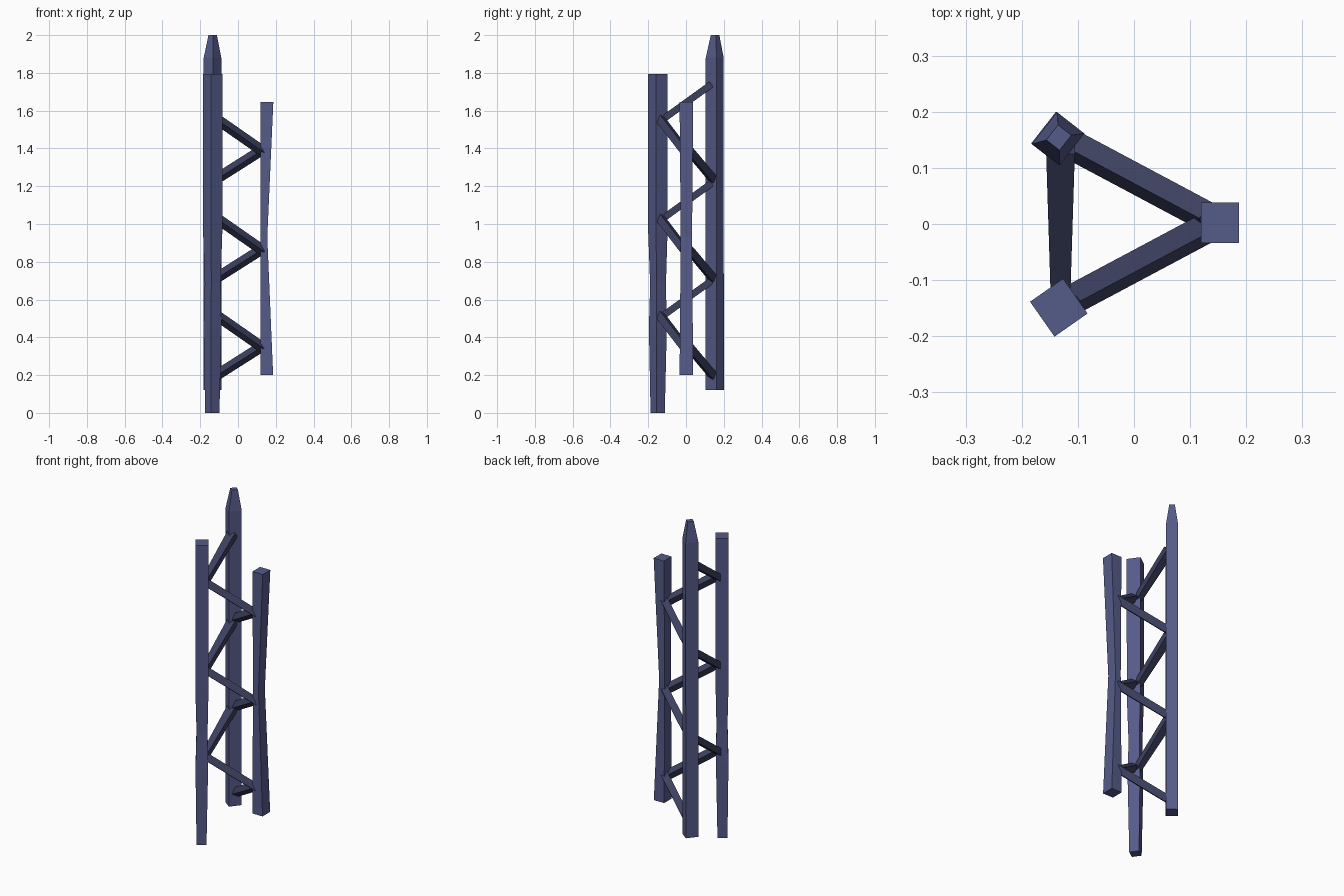
import bpy, math
from mathutils import Vector, Matrix

if "Cube" in bpy.data.objects:
    bpy.data.objects.remove(bpy.data.objects["Cube"])


def material(name, rgb):
    m = bpy.data.materials.new(name)
    m.diffuse_color = (*rgb, 1)
    m.use_nodes = True
    m.node_tree.nodes["Principled BSDF"].inputs["Base Color"].default_value = m.diffuse_color
    return m


post_mat = material("blue_grey", (0.09, 0.105, 0.25))
brace_mat = material("dark_blue_grey", (0.045, 0.052, 0.115))


# Skin a stack of four-cornered rings into a closed solid
def loft(name, rings, mat):
    verts = [p for ring in rings for p in ring]
    faces = [(3, 2, 1, 0)]
    for i in range(len(rings) - 1):
        a, b = 4 * i, 4 * i + 4
        for k in range(4):
            n = (k + 1) % 4
            faces.append((a + k, a + n, b + n, b + k))
    e = len(verts) - 4
    faces.append((e, e + 1, e + 2, e + 3))
    me = bpy.data.meshes.new(name)
    me.from_pydata(verts, [], faces)
    me.materials.append(mat)
    ob = bpy.data.objects.new(name, me)
    bpy.context.collection.objects.link(ob)
    return ob


CORNERS = ((-1, -1), (1, -1), (1, 1), (-1, 1))


# Upright post: sections are (z, centre x, centre y, half width, half depth)
def post(name, angle, sections):
    rot = Matrix.Rotation(math.radians(angle), 3, 'Z')
    rings = [[rot @ Vector((hx * i, hy * j, 0)) + Vector((cx, cy, z)) for i, j in CORNERS]
             for z, cx, cy, hx, hy in sections]
    loft(name, rings, post_mat)


post("right_post", 0, [
    (0.20, 0.152, 0.002, 0.034, 0.036),
    (0.93, 0.137, 0.002, 0.018, 0.030),
    (1.645, 0.153, 0.002, 0.034, 0.036)])

post("front_post", 35, [
    (0.00, -0.136, -0.150, 0.027, 0.027),
    (0.45, -0.135, -0.149, 0.034, 0.034),
    (0.68, -0.134, -0.148, 0.030, 0.030),
    (0.95, -0.134, -0.149, 0.036, 0.037),
    (1.795, -0.134, -0.149, 0.036, 0.038)])

post("back_post", -38, [
    (0.12, -0.136, 0.152, 0.032, 0.036),
    (1.88, -0.135, 0.152, 0.031, 0.036),
    (2.00, -0.134, 0.154, 0.015, 0.017)])


# Sloped brace: square bar, rolled about its length, width may taper
def brace(name, start, end, roll, w0, w1, h):
    a, b = Vector(start), Vector(end)
    d = (b - a).normalized()
    side = d.cross(Vector((0, 0, 1))).normalized()
    up = side.cross(d)
    if side.y > 0:
        roll = -roll
    c, s = math.cos(math.radians(roll)), math.sin(math.radians(roll))
    n1, n2 = side * c + up * s, up * c - side * s
    rings = [[p + n1 * (i * w / 2) + n2 * (j * h / 2) for i, j in CORNERS]
             for p, w in ((a, w0), (b, w1))]
    loft(name, rings, brace_mat)


# Three turns of bracing winding up around the posts
for t, base in enumerate((0.20, 0.715, 1.24)):
    z = base
    brace(f"back_brace_{t}", (-0.112, 0.142, z), (0.132, 0.012, z + 0.155), 27, 0.04, 0.04, 0.04)
    brace(f"front_brace_{t}", (0.132, -0.006, z + 0.145), (-0.112, -0.136, z + 0.315), 27, 0.04, 0.04, 0.04)
    brace(f"left_brace_{t}", (-0.131, -0.135, z + 0.305), (-0.131, 0.135, z + 0.50), 0, 0.034, 0.051, 0.036)
